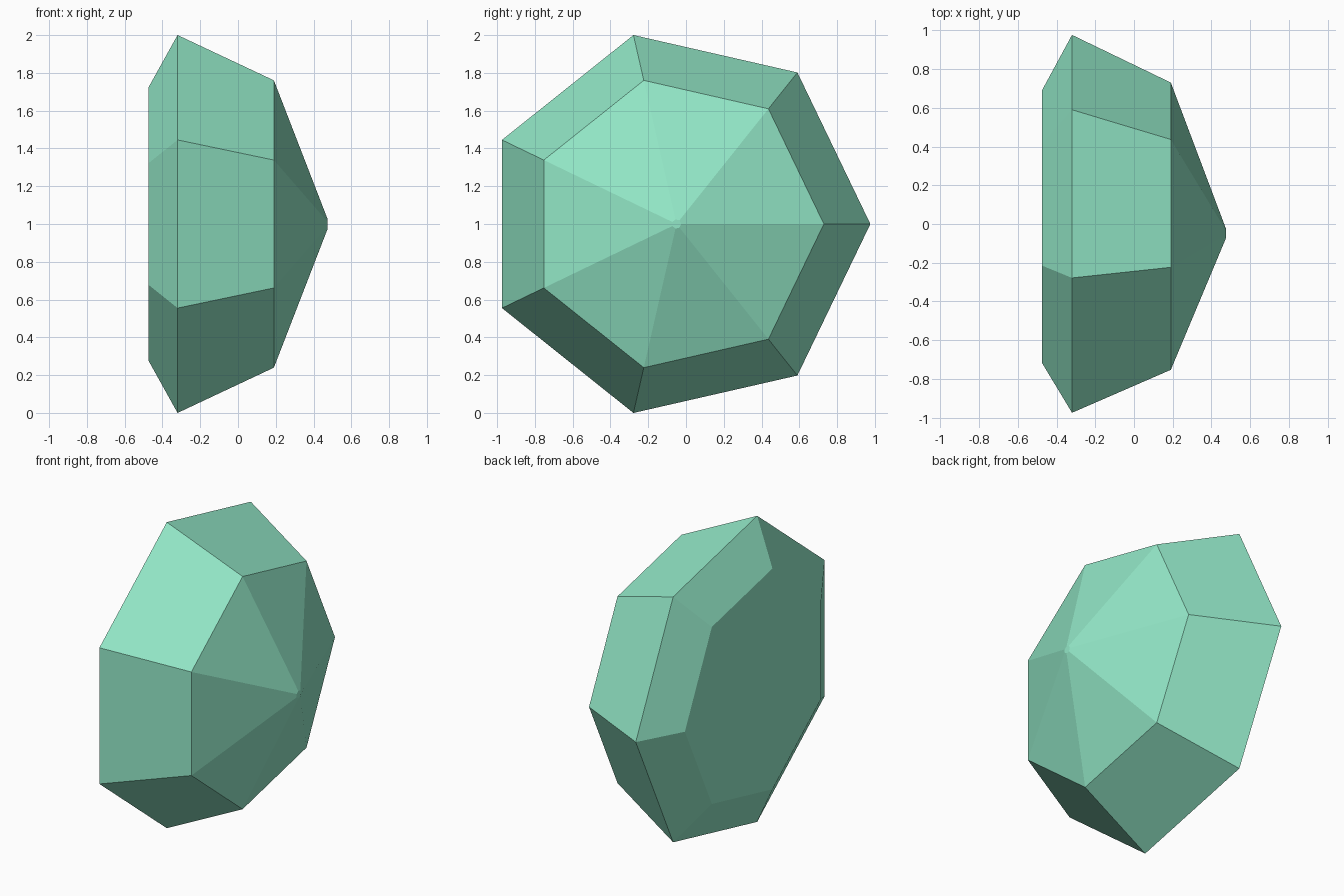
import bpy, bmesh
from math import cos, sin, tau

if "Cube" in bpy.data.objects:
    bpy.data.objects.remove(bpy.data.objects["Cube"])

SIDES = 7
CENTRE_Y, CENTRE_Z = -0.05, 1.0
# Profile along the x axis: (x, radius) from flat back to tiny front tip
PROFILE = [(-0.475, 0.74), (-0.32, 1.026), (0.19, 0.78), (0.475, 0.025)]


def ring(bm, x, r):
    return [bm.verts.new((x, CENTRE_Y + r * cos(tau * i / SIDES),
                          CENTRE_Z + r * sin(tau * i / SIDES)))
            for i in range(SIDES)]


# Faceted gem: heptagon rings joined by flat facets, capped at both ends
bm = bmesh.new()
rings = [ring(bm, x, r) for x, r in PROFILE]
for a, b in zip(rings, rings[1:]):
    for i in range(SIDES):
        j = (i + 1) % SIDES
        bm.faces.new((a[i], a[j], b[j], b[i]))
bm.faces.new(rings[0])
bm.faces.new(rings[-1])
bmesh.ops.recalc_face_normals(bm, faces=bm.faces)

mesh = bpy.data.meshes.new("gem")
bm.to_mesh(mesh)
bm.free()
gem = bpy.data.objects.new("gem", mesh)
bpy.context.collection.objects.link(gem)

# Mint green colour
mint = bpy.data.materials.new("mint")
mint.diffuse_color = (0.29, 0.80, 0.57, 1)
mint.use_nodes = True
mint.node_tree.nodes["Principled BSDF"].inputs["Base Color"].default_value = mint.diffuse_color
mesh.materials.append(mint)
